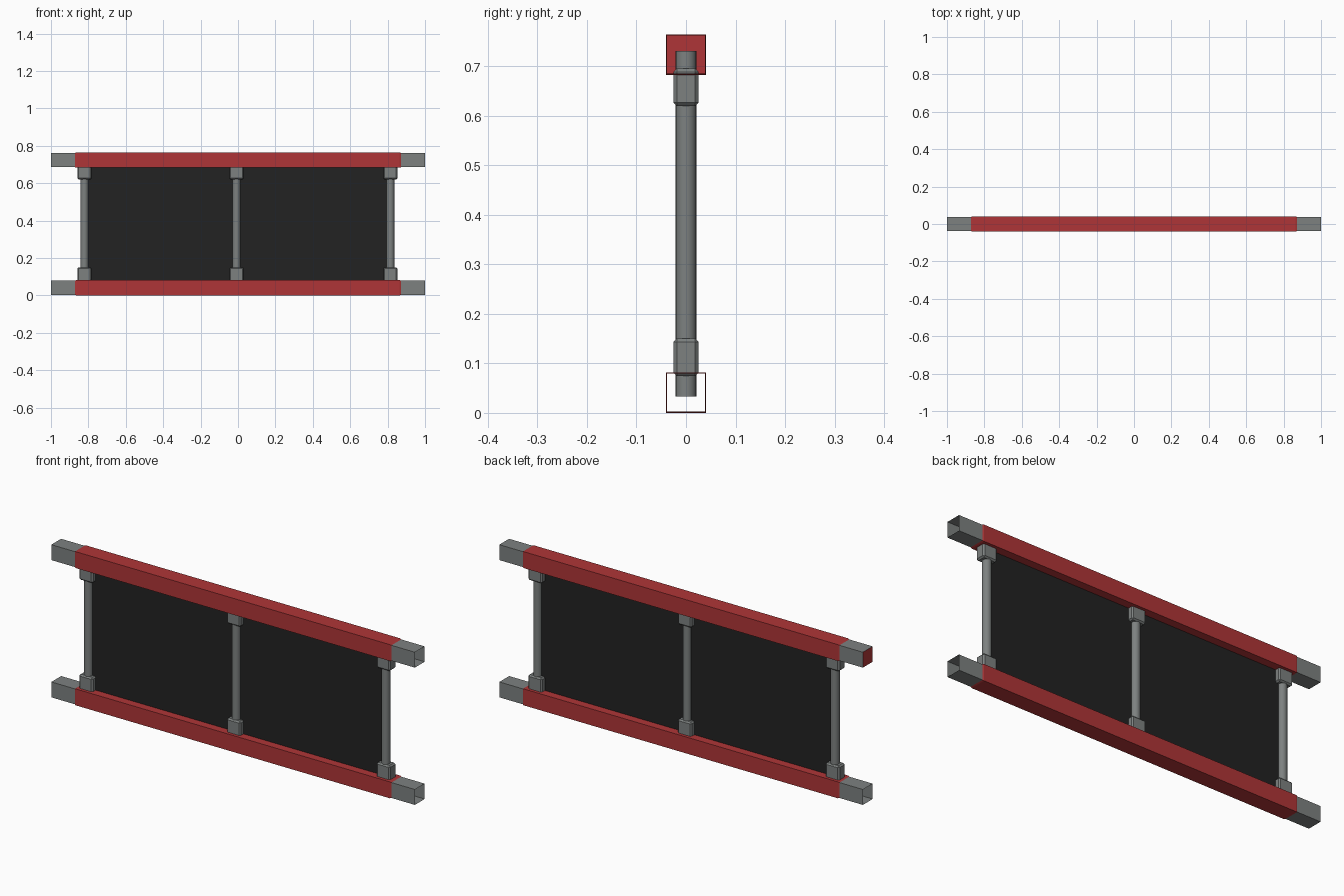
import bpy, bmesh, math

if "Cube" in bpy.data.objects:
    bpy.data.objects.remove(bpy.data.objects["Cube"])


def material(name, rgb):
    m = bpy.data.materials.new(name)
    m.diffuse_color = (*rgb, 1)
    m.use_nodes = True
    m.node_tree.nodes["Principled BSDF"].inputs["Base Color"].default_value = m.diffuse_color
    return m


STEEL = material("grey steel", (0.205, 0.22, 0.217))
RED = material("red padding", (0.43, 0.036, 0.038))
BLACK = material("black mesh", (0.016, 0.016, 0.016))


def finish(name, bm, mat):
    me = bpy.data.meshes.new(name)
    bmesh.ops.recalc_face_normals(bm, faces=bm.faces)
    bm.to_mesh(me)
    bm.free()
    me.materials.append(mat)
    ob = bpy.data.objects.new(name, me)
    bpy.context.collection.objects.link(ob)
    return ob


def square_tube(name, rings, zc, mat):
    """Open square tube along x, from (x, half_size) rings."""
    bm = bmesh.new()
    loops = [[bm.verts.new((x, sy * h, zc + sz * h))
              for sy, sz in ((-1, -1), (1, -1), (1, 1), (-1, 1))] for x, h in rings]
    for a, b in zip(loops, loops[1:]):
        for i in range(4):
            j = (i + 1) % 4
            bm.faces.new((a[i], a[j], b[j], b[i]))
    ob = finish(name, bm, mat)
    # an open tube has no inside: make sure its walls face outwards
    if ob.data.polygons[0].normal.z > 0:
        ob.data.flip_normals()
    return ob


def plane(name, corners, mat):
    bm = bmesh.new()
    bm.faces.new([bm.verts.new(c) for c in corners])
    return finish(name, bm, mat)


# Rails: hollow grey tubes wrapped in red sleeves
LOW, HIGH = 0.041, 0.7235
T, S = 0.0383, 0.0408
for label, zc in (("lower", LOW), ("upper", HIGH)):
    square_tube(label + "_rail", [(-1, T), (1, T)], zc, STEEL)
    square_tube(label + "_sleeve",
                [(-0.871, T), (-0.864, S), (0.864, S), (0.871, T)], zc, RED)

# Red end cap on the left end of the upper rail
plane("upper_end_cap", [(-1, -T, HIGH - T), (-1, -T, HIGH + T),
                        (-1, T, HIGH + T), (-1, T, HIGH - T)], RED)

# Mesh panel between the rails
plane("mesh_panel", [(-0.82, 0, 0.08), (0.82, 0, 0.08),
                     (0.82, 0, 0.685), (-0.82, 0, 0.685)], BLACK)


def post(name, x):
    z0, z1 = 0.033, 0.731
    bpy.ops.mesh.primitive_cylinder_add(vertices=20, radius=0.0208, depth=z1 - z0,
                                        location=(x, 0, (z0 + z1) / 2))
    ob = bpy.context.object
    ob.name = name
    ob.data.materials.append(STEEL)
    bpy.ops.object.shade_smooth_by_angle(angle=math.radians(35))


def collar(name, x, zc):
    """Chamfered block clamping a post to a rail."""
    bm = bmesh.new()
    bmesh.ops.create_cube(bm, size=1)
    for v in bm.verts:
        v.co.x = v.co.x * 0.076 + x
        v.co.y *= 0.051
        v.co.z = v.co.z * 0.076 + zc
    bmesh.ops.bevel(bm, geom=bm.edges[:], offset=0.007, segments=1, affect='EDGES')
    finish(name, bm, STEEL)


# Three posts, each with a collar at both ends
for label, x in (("left", -0.821), ("middle", -0.008), ("right", 0.815)):
    post(label + "_post", x)
    collar(label + "_lower_collar", x, 0.112)
    collar(label + "_upper_collar", x, 0.658)
